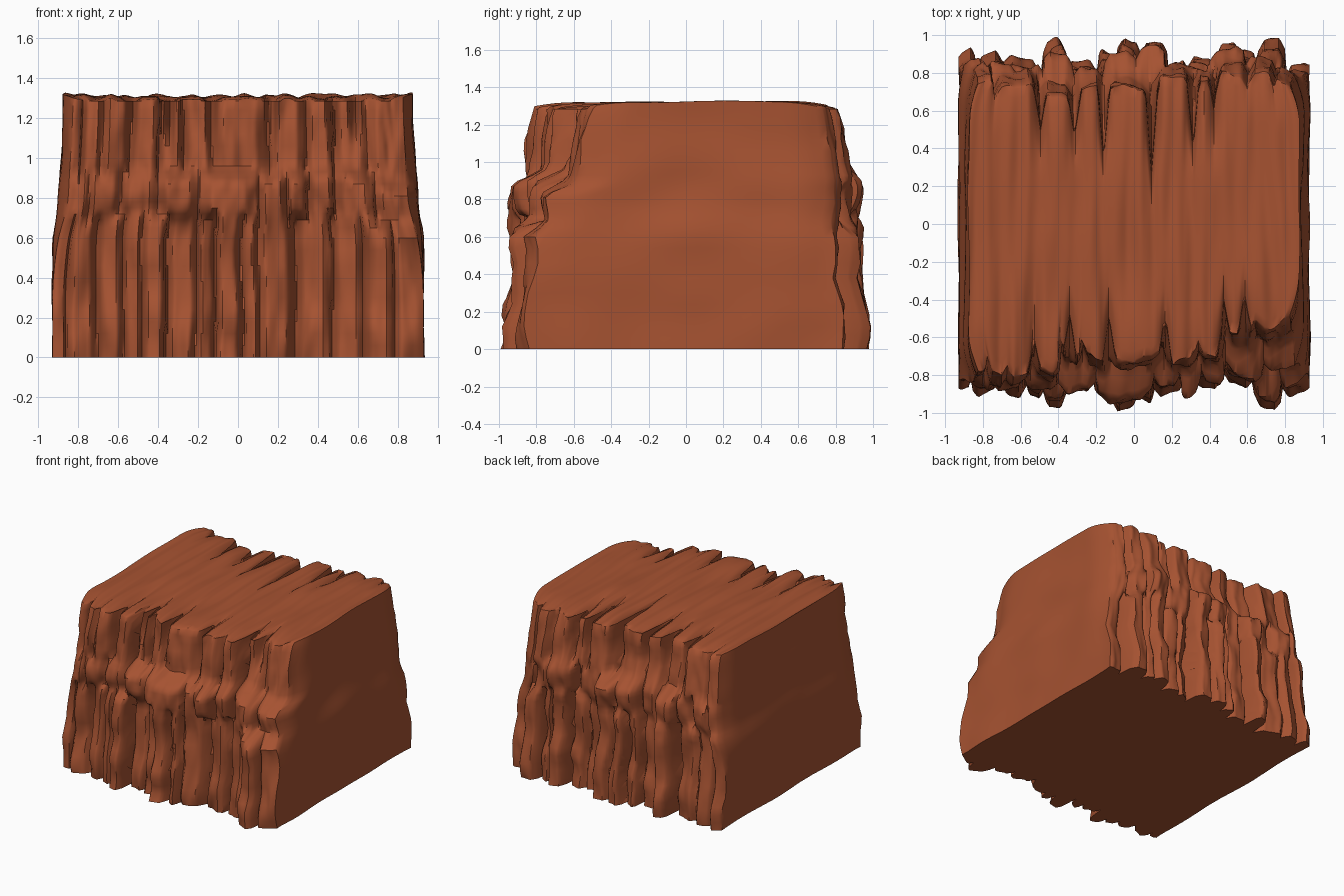
import bpy, bmesh, math, random
from mathutils import Vector, noise

if "Cube" in bpy.data.objects:
    bpy.data.objects.remove(bpy.data.objects["Cube"])

random.seed(4)
NX, NY = 170, 30
LEVELS = [0, .06, .12, .18, .24, .3, .38, .46, .54, .6, .65, .69, .72, .75, .78, .81, .84, .87,
          .9, .93, .96, 1.0, 1.06, 1.12, 1.18, 1.24, 1.285, 1.31]
NZ = len(LEVELS) - 1

# Rock slabs per tier: (right edge x, depth from the centre)
FRONT = [
    [(-.86, .87), (-.71, .89), (-.58, .89), (-.48, .92), (-.36, .97), (-.2, .86), (-.11, .89), (.02, .97),
     (.1, .93), (.28, .88), (.47, .85), (.63, .85), (.78, .96), (.93, .89)],
    [(-.78, .87), (-.6, .86), (-.42, .87), (-.2, .88), (.1, .94), (.25, .87), (.36, .92), (.5, .84),
     (.7, .81), (.93, .77)],
    [(-.86, .77), (-.71, .80), (-.57, .81), (-.42, .78), (-.3, .70), (-.14, .71), (.18, .73),
     (.36, .73), (.5, .70), (.68, .57), (.93, .54)]]
BACK = [
    [(-.84, .91), (-.7, .89), (-.48, .86), (-.36, .97), (-.18, .86), (-.08, .9), (.03, .97), (.17, .96),
     (.28, .86), (.43, .88), (.56, .95), (.65, .91), (.8, .97), (.93, .84)],
    [(-.84, .85), (-.64, .86), (-.5, .83), (-.34, .90), (-.18, .84), (.0, .91), (.17, .93), (.4, .84),
     (.6, .92), (.76, .88), (.93, .83)],
    [(-.8, .77), (-.53, .74), (-.33, .68), (-.17, .71), (.1, .72), (.33, .77), (.45, .76), (.64, .81),
     (.8, .81), (.93, .76)]]
FRONT_NOTCH = {-.56: .08, -.36: .2, -.14: .2, .18: .2, .5: .12, .62: .2}
BACK_NOTCH = {-.53: .15, -.33: .15, -.17: .34, .1: .4, .33: .3, .45: .1}
TILT = [random.uniform(-1, 1) for _ in range(40)]


def n(a, b, c=0.0):
    return noise.noise(Vector((a, b, c)))


def step(a, b, v):
    t = max(0, min(1, (v - a) / (b - a)))
    return t * t * (3 - 2 * t)


def slab(tier, x, z, seed, groove):
    """Depth of one tilted, angular slab with grooves at its edges."""
    x += .035 * n(z * 3, seed, x * 2) * (1 - abs(x) / .93)
    x0 = -.93
    for idx, (x1, d) in enumerate(tier):
        if x <= x1 or idx == len(tier) - 1:
            t = min(1, max(0, (x - x0) / (x1 - x0)))
            e = abs(2 * t - 1)
            outer = (t < .5 and idx == 0) or (t > .5 and idx == len(tier) - 1)
            r = d - (.01 if outer else groove) * max(0, e - .55) / .45
            tilt = TILT[(idx * 7 + int(seed)) % 40]
            return r + .08 * tilt * (t - .5) + .025 * n(idx * 3.3, z * 5, seed)
        x0 = x1


def depth(tiers, x, z, seed, notches, lean):
    """Blend foot, ledge and upper slabs up the cliff face."""
    s = .05 * n(x * 3, seed) - .05 * step(.5, .95, x)
    low = slab(tiers[0], x, z, seed, .06)
    low -= .045 * step(.16, .36, z + .12 * n(x * 6, seed))
    mid = slab(tiers[1], x, z, seed + 5, .05) - .4 * abs(z - s - .8) ** 1.5
    top = slab(tiers[2], x, z, seed + 9, .06) + lean * (1.31 - z)
    a, b = step(.67, .74, z - s), step(.87, .97, z - s)
    d = low * (1 - a) + mid * a * (1 - b) + top * b
    # wedge shaped cracks near the rim
    for nx, dep in notches.items():
        d -= dep * max(0, 1 - abs(x - nx) / .035) * step(1.0, 1.31, z)
    d += .025 * n(x * 7, z * 6, seed) + .015 * n(x * 18, z * 9, seed)
    return d - .015 * step(1.26, 1.31, z)


def point(i, j, k):
    u, v, z = -.93 + 1.86 * i / NX, j / NY, LEVELS[k]
    half = .93 - .028 * step(.56, .8, z) - .025 * step(.7, 1.31, z)
    x = u * half / .93
    f = -depth(FRONT, u, z, 2, FRONT_NOTCH, .1 + .12 * step(.4, .7, u))
    b = depth(BACK, u, z, 17, BACK_NOTCH, .16)
    y = f + (b - f) * v
    # rounded upright corners
    corner = max(0, 1 - min(v, 1 - v) * (b - f) / .22) ** 2
    x -= math.copysign(.05, x) * corner * step(.3, .85, z) * step(.72, .93, abs(u))
    if i in (0, NX) and 0 < j < NY:          # gently uneven sides
        x += math.copysign(.015, x) * (n(y * 2.5, z * 4, i) - .3)
    if k == NZ:                              # ridged top with shallow furrows
        z += .02 * n(u * 14, y * 1.5) + .012 * n(u * 4, y * 2, 3) + .01 * step(.8, .93, abs(u))
        z -= .02 * corner
        for cuts, reach in ((FRONT_NOTCH, step(.1, .6, -y)), (BACK_NOTCH, step(.2, .6, y))):
            z -= sum(.04 * reach * max(0, 1 - abs(u - c) / .06) for c in cuts)
    return x, y, z


# Cliff block: skin of a box grid whose front and back follow the slabs
bm = bmesh.new()
verts = {}


def vert(*key):
    if key not in verts:
        verts[key] = bm.verts.new(point(*key))
    return verts[key]


def skin(na, nb, place):
    for a in range(na):
        for b in range(nb):
            bm.faces.new([vert(*place(a + p, b + q)) for p, q in ((0, 0), (1, 0), (1, 1), (0, 1))])


for j in (0, NY):
    skin(NX, NZ, lambda a, b: (a, j, b))
for i in (0, NX):
    skin(NY, NZ, lambda a, b: (i, a, b))
for k in (0, NZ):
    skin(NX, NY, lambda a, b: (a, b, k))
bmesh.ops.recalc_face_normals(bm, faces=bm.faces)

mesh = bpy.data.meshes.new("cliff_block")
bm.to_mesh(mesh)
bm.free()
cliff = bpy.data.objects.new("cliff_block", mesh)
bpy.context.collection.objects.link(cliff)

rock = bpy.data.materials.new("red_brown_rock")
rock.diffuse_color = (.38, .085, .031, 1)
rock.use_nodes = True
rock.node_tree.nodes["Principled BSDF"].inputs["Base Color"].default_value = rock.diffuse_color
mesh.materials.append(rock)

bpy.context.view_layer.objects.active = cliff
cliff.select_set(True)
bpy.ops.object.shade_smooth_by_angle(angle=math.radians(45))
